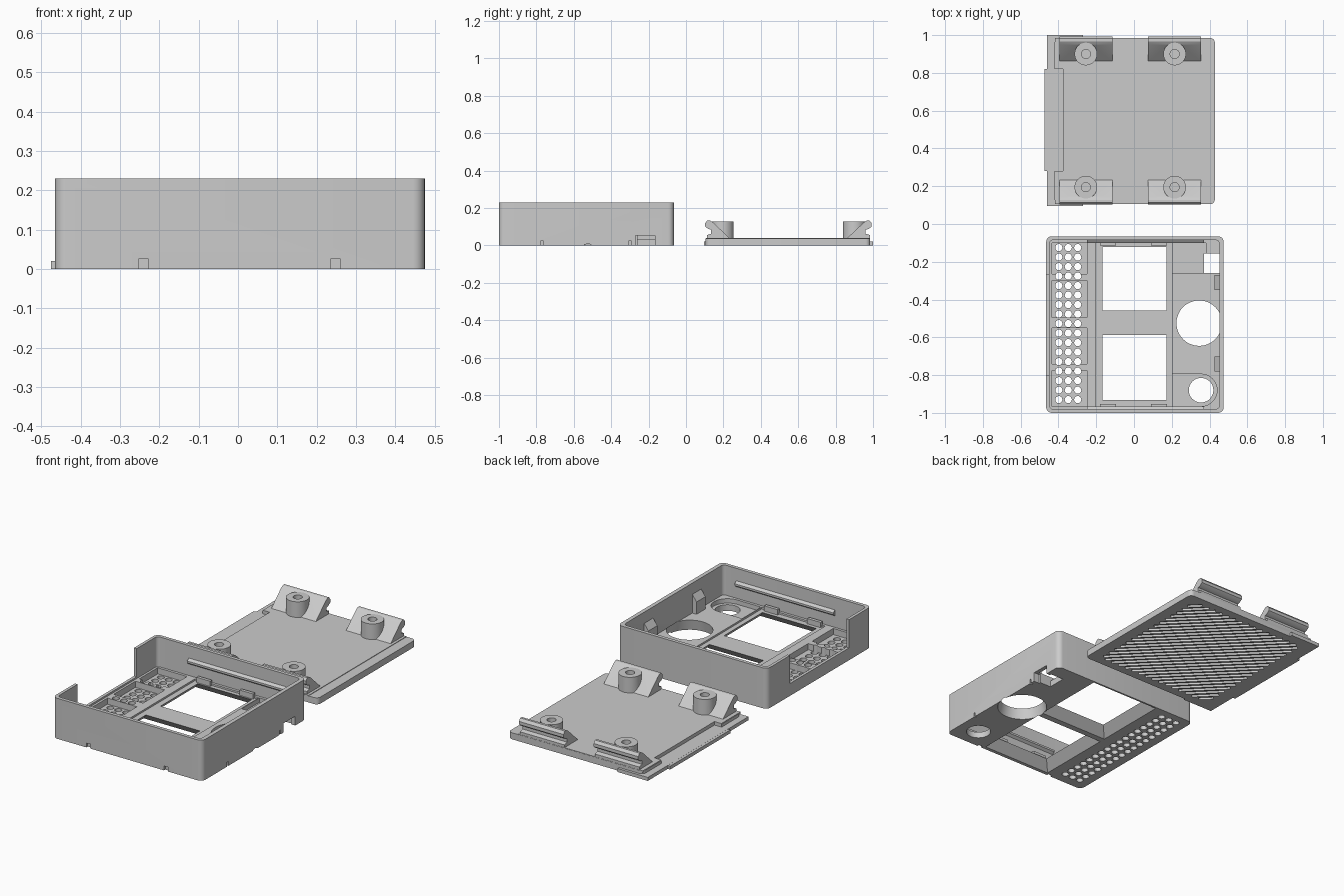
import bpy, bmesh, math
from mathutils import Vector

if "Cube" in bpy.data.objects:
    bpy.data.objects.remove(bpy.data.objects["Cube"])


def prism(name, pts, h0, h1, axis='z', pts_end=None):
    """Extrude a 2D outline along an axis, optionally to a second outline."""
    put = {'z': lambda u, v, h: (u, v, h), 'x': lambda u, v, h: (h, u, v)}[axis]
    bm = bmesh.new()
    a = [bm.verts.new(put(u, v, h0)) for u, v in pts]
    b = [bm.verts.new(put(u, v, h1)) for u, v in (pts_end or pts)]
    n = len(a)
    bm.faces.new(a)
    bm.faces.new(b)
    for i in range(n):
        bm.faces.new((a[i], a[(i + 1) % n], b[(i + 1) % n], b[i]))
    bmesh.ops.recalc_face_normals(bm, faces=bm.faces)
    me = bpy.data.meshes.new(name)
    bm.to_mesh(me)
    bm.free()
    ob = bpy.data.objects.new(name, me)
    bpy.context.collection.objects.link(ob)
    return ob


def rect(x0, x1, y0, y1, r=0.0):
    if r == 0:
        return [(x0, y0), (x1, y0), (x1, y1), (x0, y1)]
    pts = []
    for cx, cy, s in ((x1 - r, y0 + r, -90), (x1 - r, y1 - r, 0),
                      (x0 + r, y1 - r, 90), (x0 + r, y0 + r, 180)):
        for k in range(7):
            t = math.radians(s + 15 * k)
            pts.append((cx + r * math.cos(t), cy + r * math.sin(t)))
    return pts


def circle(cx, cy, r, n=48):
    return [(cx + r * math.cos(2 * math.pi * k / n),
             cy + r * math.sin(2 * math.pi * k / n)) for k in range(n)]


def box(name, x0, x1, y0, y1, z0, z1):
    return prism(name, rect(x0, x1, y0, y1), z0, z1)


def join(obs):
    with bpy.context.temp_override(active_object=obs[0], object=obs[0],
                                   selected_objects=obs, selected_editable_objects=obs):
        bpy.ops.object.join()
    return obs[0]


def boolean(ob, tool, op='DIFFERENCE'):
    m = ob.modifiers.new('bool', 'BOOLEAN')
    m.operation, m.solver, m.object = op, 'EXACT', tool
    with bpy.context.temp_override(active_object=ob, object=ob, selected_objects=[ob]):
        bpy.ops.object.modifier_apply(modifier=m.name)
    bpy.data.objects.remove(tool)


# ---------------- Case shell ----------------
FLOOR = 0.06
case = prism('case_shell', rect(-0.465, 0.475, -1.0, -0.065, 0.03), 0, 0.23)
boolean(case, prism('cut', rect(-0.448, 0.452, -0.98, -0.085, 0.02), FLOOR, 0.4))

# shallow display bed and tapered windows
boolean(case, box('cut', -0.2, 0.2, -0.965, -0.1, 0.05, 0.1))
for y0, y1 in ((-0.93, -0.59), (-0.455, -0.125)):
    c = 0.052
    boolean(case, prism('cut', rect(-0.165 - c, 0.17 + c, y0 - c, y1 + c), -0.002, 0.052,
                        pts_end=rect(-0.165, 0.17, y0, y1)))

# grille pockets and round vent holes
for y0, y1 in ((-0.965, -0.775), (-0.74, -0.55), (-0.495, -0.3), (-0.265, -0.1)):
    boolean(case, box('cut', -0.435, -0.25, y0, y1, 0.025, 0.1))
boolean(case, join([prism('cut', circle(x, -0.125 - 0.0503 * k, 0.019, 16), -0.1, 0.065)
                    for x in (-0.398, -0.348, -0.298) for k in range(17)]))

# recesses, sensor hole and button hole
boolean(case, box('cut', 0.205, 0.38, -0.26, -0.1, 0.035, 0.1))
boolean(case, box('cut', 0.205, 0.36, -0.965, -0.795, 0.035, 0.1))
boolean(case, prism('cut', circle(0.355, -0.88, 0.085), 0.035, 0.1))
boolean(case, prism('cut', circle(0.345, -0.525, 0.132), -0.001, 0.061,
                    pts_end=circle(0.345, -0.525, 0.12)))
boolean(case, prism('cut', circle(0.355, -0.88, 0.065), -0.1, 0.1))

# connector port through the floor and right wall
boolean(case, box('cut', 0.37, 0.4515, -0.26, -0.155, -0.1, 0.1))
boolean(case, box('cut', 0.44, 0.6, -0.27, -0.165, -0.1, 0.053))

# left wall opening and small pry notches
boolean(case, box('cut', -0.6, -0.44, -0.8, -0.27, 0.07, 0.4))
for x in (-0.24, 0.248):
    boolean(case, box('cut', x - 0.013, x + 0.013, -1.1, -0.988, -0.1, 0.025))
for y in (-0.77, -0.3):
    boolean(case, box('cut', 0.463, 0.6, y - 0.005, y + 0.005, -0.1, 0.025))

# snap rails on the front and back walls
for name, w, s in (('front_snap_rail', -0.981, 1), ('back_snap_rail', -0.084, -1)):
    prism(name, [(w, 0.125), (w + s * 0.016, 0.137), (w + s * 0.016, 0.148), (w, 0.16)],
          -0.25, 0.37, 'x')

# module retaining blocks beside the windows
for x0 in (-0.18, 0.09):
    for y0 in (-0.97, -0.115):
        box('module_block', x0, x0 + 0.085, y0, y0 + 0.018, 0.045, 0.08)

# support fins on the right wall
for y in (-0.31, -0.742):
    fin = box('wall_fin', 0.425, 0.455, y - 0.04, y + 0.04, 0.05, 0.17)
    for v in fin.data.vertices:
        if v.co.z > 0.1 and v.co.x < 0.44:
            v.co.z = 0.13

# ---------------- Lid ----------------
lid = prism('lid_plate', rect(-0.42, 0.428, 0.105, 0.985, 0.025), 0, 0.037)
boolean(lid, box('cut', -0.6, -0.375, 0.28, 0.82, 0.02, 0.1))
boolean(lid, prism('add', rect(-0.46, -0.27, 0.095, 1.0), 0, 0.02), 'UNION')
boolean(lid, box('add', -0.475, -0.38, 0.28, 0.82, 0, 0.0195), 'UNION')
raised = prism('lid_raised_panel', rect(-0.418, 0.37, 0.106, 0.984), 0.03, 0.04)
boolean(raised, box('cut', -0.6, -0.375, 0.28, 0.82, 0.0, 0.1))

# diagonal grip grooves underneath
cx, cy, a, b = -0.01, 0.545, 0.37, 0.39
grooves = []
for k in range(-15, 16):
    c = k * 0.047
    xa, xb = max(-a, c - b), min(a, c + b)
    if xb - xa < 0.03:
        continue
    p, q, n = Vector((xa, c - xa)), Vector((xb, c - xb)), Vector((0.008, 0.008))
    o = Vector((cx, cy))
    grooves.append(prism('cut', [o + p - n, o + q - n, o + q + n, o + p + n], -0.1, 0.012))
boolean(lid, join(grooves))

# snap hooks with screw posts, mirrored front to back about y = 0.545
hook = [(0.112, 0.035), (0.112, 0.055), (0.135, 0.062), (0.135, 0.083), (0.118, 0.088),
        (0.102, 0.1), (0.102, 0.118), (0.114, 0.133), (0.128, 0.133), (0.145, 0.122),
        (0.237, 0.035)]
for side in ('front', 'back'):
    flip = (lambda y: y) if side == 'front' else (lambda y: 1.095 - y)
    for x in (-0.255, 0.215):
        clip = prism(side + '_snap_hook', [(flip(y), z) for y, z in hook],
                     x - 0.14, x + 0.14, 'x')
        post = prism('add', circle(x, flip(0.195), 0.06), 0.0352, 0.1285)
        boolean(clip, post, 'UNION')
        boolean(clip, prism('cut', circle(x, flip(0.195), 0.024, 24), 0.05, 0.3))

# smooth shading with sharp edges kept
obs = [o for o in bpy.context.scene.objects if o.type == 'MESH']
for o in obs:
    with bpy.context.temp_override(active_object=o, object=o, selected_objects=[o],
                                   selected_editable_objects=[o]):
        bpy.ops.object.shade_smooth_by_angle(angle=math.radians(30))
